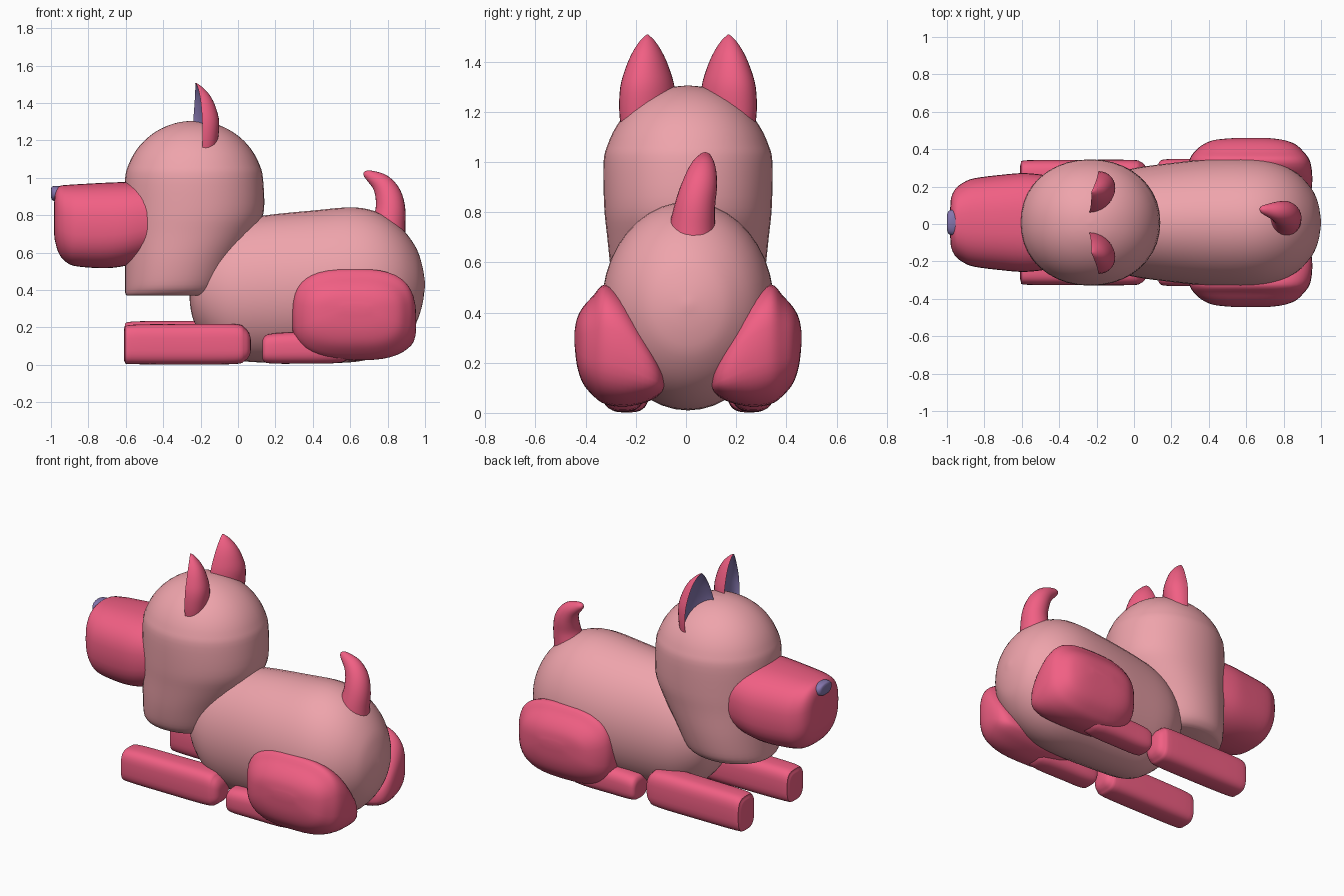
import bpy, bmesh, math
from mathutils import Vector

if "Cube" in bpy.data.objects:
    bpy.data.objects.remove(bpy.data.objects["Cube"])

MID = 0.008          # y of the symmetry plane
SIDES = 40


def material(name, rgb):
    m = bpy.data.materials.new(name)
    m.diffuse_color = (*rgb, 1)
    m.use_nodes = True
    m.node_tree.nodes["Principled BSDF"].inputs["Base Color"].default_value = m.diffuse_color
    return m


PALE = material("pale_pink", (0.86, 0.37, 0.41))
PINK = material("hot_pink", (0.88, 0.115, 0.23))
VIOLET = material("violet", (0.23, 0.18, 0.42))


def finish(name, bm, mat):
    bmesh.ops.recalc_face_normals(bm, faces=bm.faces)
    me = bpy.data.meshes.new(name)
    bm.to_mesh(me)
    bm.free()
    me.shade_smooth()
    me.set_sharp_from_angle(angle=math.radians(50))
    me.materials.append(mat)
    ob = bpy.data.objects.new(name, me)
    bpy.context.collection.objects.link(ob)
    return ob


def smooth_rows(rows, steps=4):
    """Catmull-Rom interpolation of tuples."""
    out = []
    n = len(rows)
    for i in range(n - 1):
        p = [rows[max(i - 1, 0)], rows[i], rows[i + 1], rows[min(i + 2, n - 1)]]
        for k in range(steps):
            t = k / steps
            out.append([0.5 * (2 * b + (c - a) * t + (2 * a - 5 * b + 4 * c - d) * t * t
                               + (3 * b - a - 3 * c + d) * t ** 3) for a, b, c, d in zip(*p)])
    out.append(list(rows[-1]))
    return out


def loft(name, axis, rows, mat, power=2.0, side=1):
    """Superellipse rings along an axis: (pos, a_min, a_max, b_min, b_max)."""
    bm = bmesh.new()
    rings = []
    for t, a0, a1, b0, b1 in smooth_rows(rows):
        ring = []
        for k in range(SIDES):
            w = 2 * math.pi * k / SIDES
            c, s = math.cos(w), math.sin(w)
            a = (a0 + a1) / 2 + (a1 - a0) / 2 * math.copysign(abs(c) ** (2 / power), c)
            b = (b0 + b1) / 2 + (b1 - b0) / 2 * math.copysign(abs(s) ** (2 / power), s)
            x, y, z = {"x": (t, a, b), "y": (a, t, b), "z": (a, b, t)}[axis]
            ring.append(bm.verts.new((x, MID + side * y, z)))
        rings.append(ring)
    for r, q in zip(rings, rings[1:]):
        for k in range(SIDES):
            j = (k + 1) % SIDES
            bm.faces.new((r[k], r[j], q[j], q[k]))
    bm.faces.new(rings[0])
    bm.faces.new(rings[-1])
    return finish(name, bm, mat)


# Body
loft("body", "x", [
    (-0.26, -.04, .04, .36, .46), (-0.245, -.14, .14, .26, .58), (-0.20, -.20, .20, .17, .65),
    (-0.10, -.26, .26, .075, .72), (0.0, -.29, .29, .025, .77), (0.15, -.312, .312, .012, .80),
    (0.40, -.338, .338, .01, .825), (0.62, -.342, .342, .015, .842), (0.76, -.32, .32, .05, .81),
    (0.87, -.265, .265, .12, .735), (0.95, -.18, .18, .22, .63), (0.985, -.10, .10, .32, .53),
    (1.0, -.01, .01, .42, .44)], PALE)

# Head and neck block with domed top
dome = [(0.95 + 0.355 * math.sin(v), -0.235 - 0.372 * math.cos(v), -0.235 + 0.372 * math.cos(v),
         -0.34 * math.cos(v), 0.34 * math.cos(v))
        for v in [math.radians(d) for d in (8, 20, 32, 44, 56, 68, 79, 89)]]
loft("head", "z", [
    (0.37, -.595, -.12, -.22, .22), (0.385, -.603, -.09, -.25, .25), (0.43, -.605, -.06, -.28, .28),
    (0.55, -.605, 0.0, -.305, .305), (0.70, -.607, .09, -.322, .322),
    (0.82, -.609, .138, -.334, .334)] + dome, PALE, 2.1)

# Muzzle
loft("muzzle", "x", [
    (-0.983, -.07, .07, .70, .86), (-0.978, -.13, .13, .66, .92), (-0.955, -.18, .18, .59, .955),
    (-0.91, -.215, .215, .543, .962), (-0.85, -.237, .237, .525, .966), (-0.70, -.256, .256, .517, .974),
    (-0.58, -.264, .264, .535, .978), (-0.45, -.25, .25, .58, .98)], PINK, 2.5)

# Nose
loft("nose", "x", [
    (-1.0, -.03, .03, .90, .94), (-0.995, -.055, .055, .882, .952), (-0.98, -.067, .067, .876, .956),
    (-0.955, -.068, .068, .874, .955), (-0.93, -.05, .05, .88, .95)], VIOLET, 2.3)


def ear_surface(name, depth_scale, mat, side):
    """Half-cone shell, opening toward the muzzle and slightly outward."""
    # z, half width, depth, x of the opening
    rows = smooth_rows([(1.10, .10, .09, -.215), (1.20, .112, .105, -.215), (1.30, .108, .112, -.215),
                        (1.38, .085, .093, -.215), (1.44, .058, .066, -.217),
                        (1.485, .028, .03, -.222), (1.508, .003, .004, -.228)])
    bm = bmesh.new()
    grid = []
    for z, w, d, x in rows:
        line = []
        for k in range(17):
            v = math.pi * k / 16
            out = math.cos(v)
            line.append(bm.verts.new((x + d * depth_scale * math.sin(v) + 0.22 * w * out,
                                      MID + side * (0.162 + w * out), z)))
        grid.append(line)
    for r, q in zip(grid, grid[1:]):
        for k in range(16):
            bm.faces.new((r[k], r[k + 1], q[k + 1], q[k]))
    return finish(name, bm, mat)


for side, tag in ((-1, "near"), (1, "far")):
    # Ears: pink back and violet hollow
    ear_surface("ear_" + tag, 1.0, PINK, side)
    ear_surface("inner_ear_" + tag, 0.5, VIOLET, side)

    # Front leg
    top = 0.218 if side < 0 else 0.235
    loft("front_leg_" + tag, "x", [
        (-0.61, .21, .28, .04, top - .05), (-0.604, .175, .318, .012, top - .025),
        (-0.57, .16, .333, .004, top - .004), (-0.30, .155, .335, .002, top),
        (-0.02, .155, .335, .004, top), (0.035, .165, .325, .02, top - .02),
        (0.062, .19, .30, .05, top - .055), (0.07, .23, .26, .09, top - .095)], PINK, 3.2, side)

    # Thigh, lofted outward so it leans against the body
    loft("thigh_" + tag, "y", [
        (0.09, .50, .80, .10, .15), (0.11, .40, .90, .075, .20), (0.16, .32, .945, .045, .31),
        (0.25, .29, .953, .024, .46), (0.33, .295, .94, .035, .512), (0.38, .325, .905, .07, .465),
        (0.42, .375, .86, .12, .42), (0.443, .44, .79, .19, .375), (0.453, .56, .70, .28, .32)],
        PINK, 2.9, side)

    # Hind foot
    loft("hind_foot_" + tag, "x", [
        (0.13, .22, .30, .05, .11), (0.136, .19, .325, .02, .145), (0.17, .178, .338, .008, .165),
        (0.30, .175, .34, .006, .175), (0.55, .18, .34, .012, .18), (0.60, .22, .30, .06, .13)],
        PINK, 2.8, side)

# Tail: rings swept along a curling path (x, y, z, radius)
path = smooth_rows([(.80, .022, .62, .096), (.803, .025, .73, .092), (.815, .037, .83, .080),
                    (.802, .055, .91, .070), (.765, .067, .97, .054), (.71, .075, 1.008, .032),
                    (.682, .078, 1.022, .018), (.672, .078, 1.026, .004)])
bm = bmesh.new()
rings = []
for i, (x, y, z, r) in enumerate(path):
    a, b = path[max(i - 1, 0)], path[min(i + 1, len(path) - 1)]
    tan = (Vector(b[:3]) - Vector(a[:3])).normalized()
    u = tan.cross(Vector((0, 1, 0))).normalized()
    v = tan.cross(u)
    rings.append([bm.verts.new(Vector((x, y, z)) + r * (math.cos(w) * u + math.sin(w) * v))
                  for w in (2 * math.pi * k / 24 for k in range(24))])
for r, q in zip(rings, rings[1:]):
    for k in range(24):
        j = (k + 1) % 24
        bm.faces.new((r[k], r[j], q[j], q[k]))
bm.faces.new(rings[0])
bm.faces.new(rings[-1])
finish("tail", bm, PINK)
